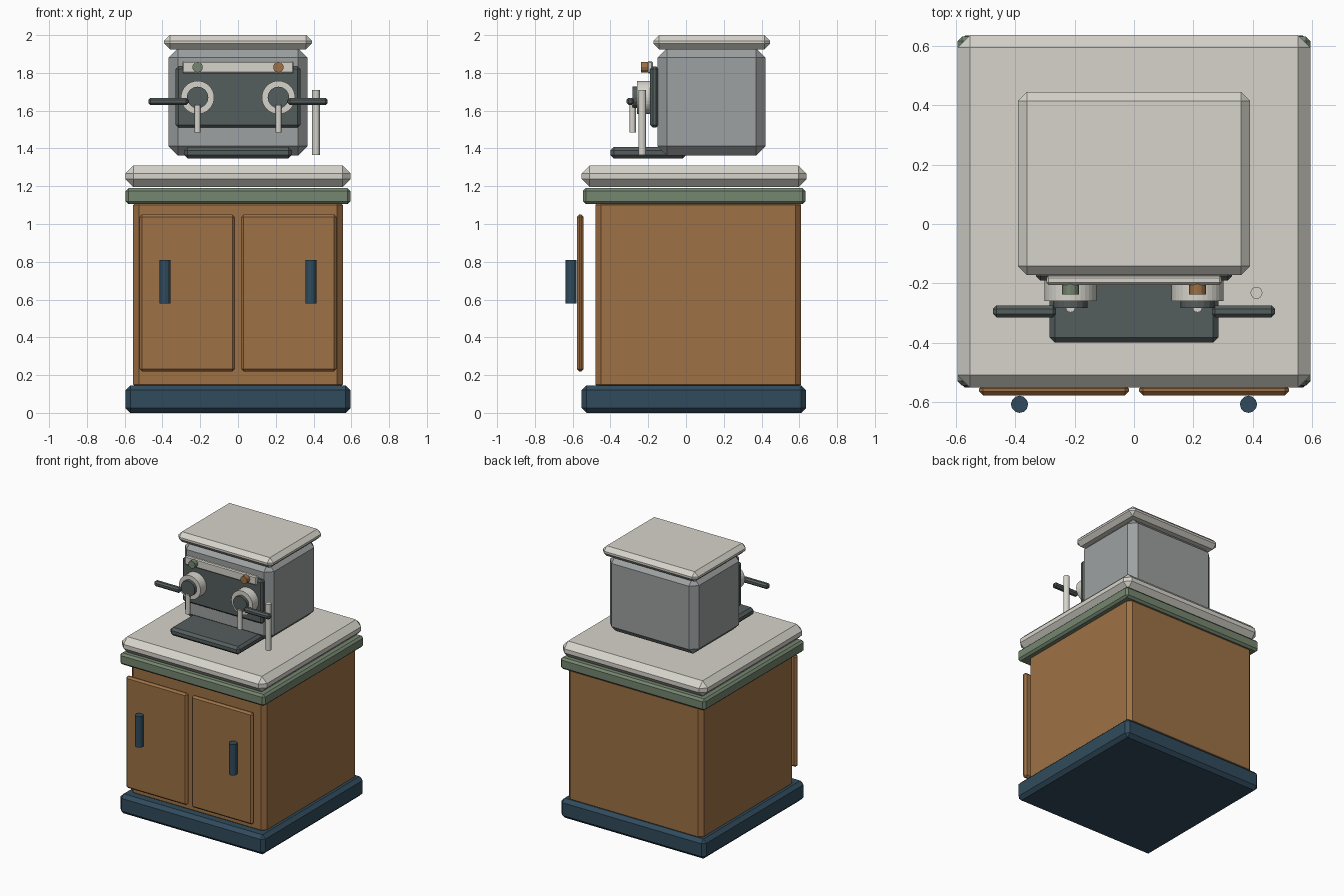
import bpy, math

if "Cube" in bpy.data.objects:
    bpy.data.objects.remove(bpy.data.objects["Cube"])


def material(name, r, g, b):
    def lin(v):
        v /= 255
        return v / 12.92 if v <= 0.04045 else ((v + 0.055) / 1.055) ** 2.4
    m = bpy.data.materials.new(name)
    m.diffuse_color = (lin(r), lin(g), lin(b), 1)
    m.use_nodes = True
    m.node_tree.nodes["Principled BSDF"].inputs["Base Color"].default_value = m.diffuse_color
    return m


cream = material("cream", 214, 212, 203)
grey = material("steel_grey", 157, 161, 161)
dark = material("dark_grey", 85, 94, 93)
green = material("sage_green", 117, 134, 112)
wood = material("wood_brown", 158, 113, 69)
navy = material("navy", 48, 75, 92)


def finish(ob, name, mat, bevel):
    ob.name = name
    ob.data.materials.append(mat)
    if bevel:
        mod = ob.modifiers.new("chamfer", 'BEVEL')
        mod.width, mod.segments, mod.limit_method = bevel, 1, 'ANGLE'
        mod.angle_limit = math.radians(40)
    return ob


def box(name, x, y, z, mat, bevel):
    """Chamfered box from (min, max) ranges."""
    bpy.ops.mesh.primitive_cube_add(size=1)
    ob = bpy.context.object
    for v in ob.data.vertices:
        v.co = [lo + (c + 0.5) * (hi - lo) for c, (lo, hi) in zip(v.co, (x, y, z))]
    return finish(ob, name, mat, bevel)


def rod(name, a, b, r, mat, sides=16, axis='Z', bevel=0):
    """Cylinder between two points along the Z or Y axis."""
    mid = [(p + q) / 2 for p, q in zip(a, b)]
    rot = (math.pi / 2, 0, 0) if axis == 'Y' else (0, 0, 0)
    bpy.ops.mesh.primitive_cylinder_add(vertices=sides, radius=r, depth=math.dist(a, b),
                                        location=mid, rotation=rot)
    return finish(bpy.context.object, name, mat, bevel)


# Cabinet
box("plinth", (-.595, .595), (-.552, .635), (0, .145), navy, .025)
box("cabinet", (-.555, .555), (-.48, .61), (.12, 1.13), wood, .03)
box("trim_band", (-.595, .595), (-.545, .632), (1.105, 1.19), green, .015)
box("countertop", (-.595, .595), (-.552, .637), (1.195, 1.31), cream, .042)

# Machine
box("machine_body", (-.367, .367), (-.15, .42), (1.362, 1.932), grey, .05)
box("machine_lid", (-.391, .391), (-.172, .445), (1.925, 2.0), cream, .03)
box("front_panel", (-.33, .33), (-.19, -.145), (1.51, 1.835), dark, .014)
box("control_strip", (-.295, .295), (-.205, -.175), (1.797, 1.862), cream, .007)
box("drip_tray", (-.285, .285), (-.4, 0), (1.347, 1.407), dark, .018)
rod("steam_wand", (.413, -.232, 1.365), (.413, -.232, 1.71), .02, cream)

# Mirrored parts
for s, side in ((-1, "left"), (1, "right")):
    x = s * .214
    rod(side + "_group_head", (x, -.26, 1.67), (x, -.185, 1.67), .088, cream, 32, 'Y')
    rod(side + "_filter_cap", (x, -.283, 1.67), (x, -.255, 1.67), .057, dark, 16, 'Y')
    rod(side + "_spout", (x, -.282, 1.485), (x, -.282, 1.63), .016, cream, 12)
    rod(side + "_knob", (x, -.238, 1.83), (x, -.2, 1.83), .028,
        green if s < 0 else wood, 12, 'Y')
    box(side + "_lever", sorted((s * .263, s * .475)), (-.315, -.275), (1.63, 1.668), dark, .011)
    box(side + "_door", sorted((s * .017, s * .522)), (-.578, -.542), (.22, 1.05), wood, .013)
    rod(side + "_door_handle", (s * .386, -.608, .58), (s * .386, -.608, .81), .029, navy, 12)
